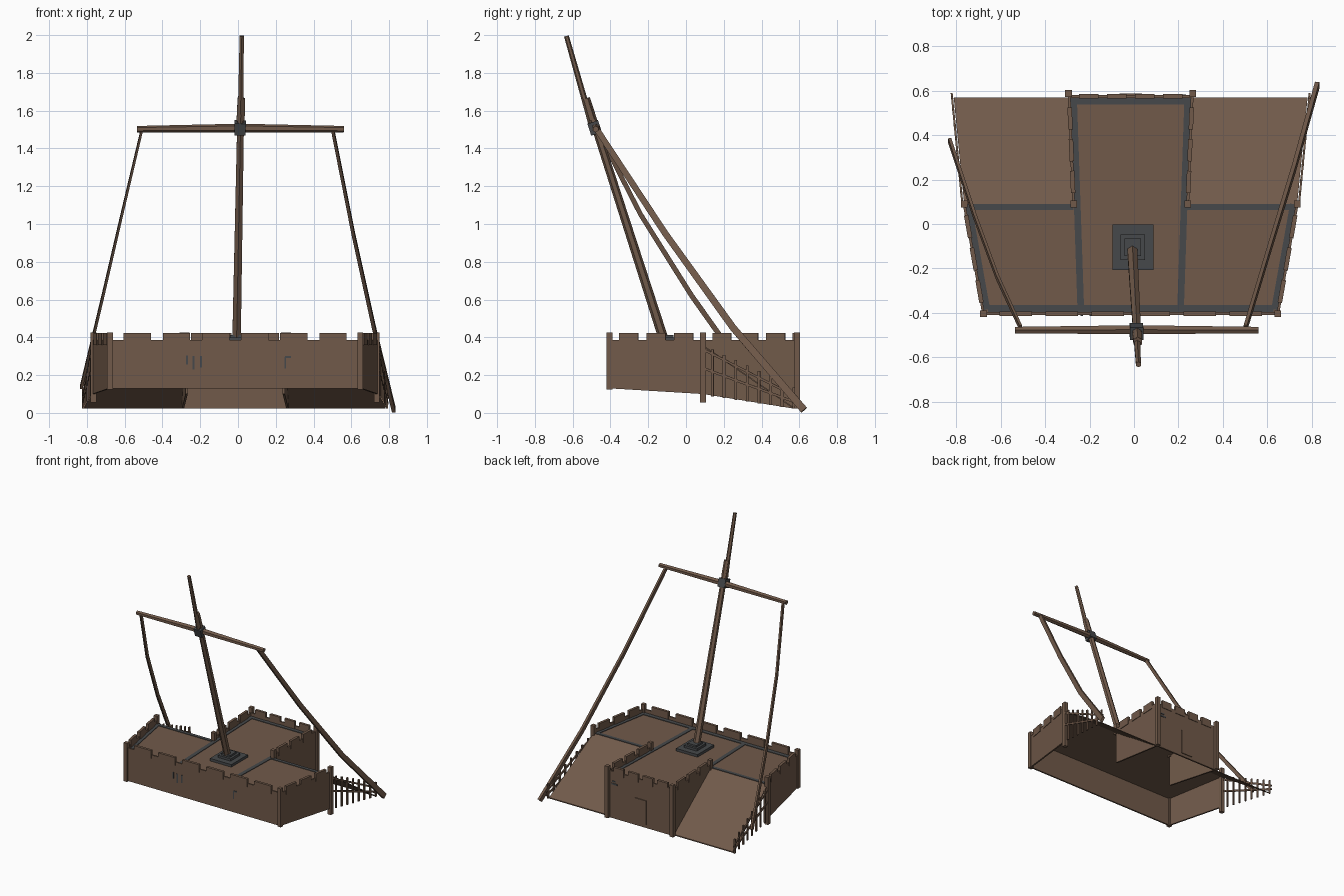
import bpy, bmesh, math
from mathutils import Vector

if "Cube" in bpy.data.objects:
    bpy.data.objects.remove(bpy.data.objects["Cube"])


def material(name, rgb):
    m = bpy.data.materials.new(name)
    m.diffuse_color = (*rgb, 1)
    m.use_nodes = True
    m.node_tree.nodes["Principled BSDF"].inputs["Base Color"].default_value = m.diffuse_color
    return m


WOOD = material("brown wood", (0.165, 0.102, 0.068))
IRON = material("dark iron", (0.062, 0.066, 0.070))
CX = -0.015            # the deck sits slightly left of centre
DECK = 0.36            # deck height
WALL, MERLON = 0.387, 0.422


def finish(name, bm, mat):
    bmesh.ops.recalc_face_normals(bm, faces=bm.faces)
    me = bpy.data.meshes.new(name)
    bm.to_mesh(me)
    bm.free()
    me.materials.append(mat)
    ob = bpy.data.objects.new(name, me)
    bpy.context.collection.objects.link(ob)
    return ob


def hexa(bm, low, high):
    """Closed solid between two matching loops of points."""
    a = [bm.verts.new(p) for p in low]
    b = [bm.verts.new(p) for p in high]
    n = len(a)
    bm.faces.new(a[::-1])
    bm.faces.new(b)
    for i in range(n):
        bm.faces.new((a[i], a[(i + 1) % n], b[(i + 1) % n], b[i]))


def box(bm, c, s):
    x, y = s[0] / 2, s[1] / 2
    ring = [(-x, -y), (x, -y), (x, y), (-x, y)]
    hexa(bm, [(c[0] + u, c[1] + v, c[2] - s[2] / 2) for u, v in ring],
         [(c[0] + u, c[1] + v, c[2] + s[2] / 2) for u, v in ring])


def panel(bm, p, q, b0, b1, t0, t1, thick=0.012):
    """Upright panel from p to q, bottom b0..b1, top t0..t1."""
    p, q = Vector(p), Vector(q)
    d = (q - p).normalized() * thick / 2
    n = Vector((-d.y, d.x))
    ring = [(p - n, b0, t0), (q - n, b1, t1), (q + n, b1, t1), (p + n, b0, t0)]
    hexa(bm, [(v.x, v.y, b) for v, b, t in ring], [(v.x, v.y, t) for v, b, t in ring])


def slab(name, outline, thick, mat):
    bm = bmesh.new()
    hexa(bm, [(x, y, z - thick) for x, y, z in outline], outline)
    return finish(name, bm, mat)


def wall(name, p, q, b0, b1, merlons):
    """Wall with evenly spaced merlons on top."""
    bm = bmesh.new()
    panel(bm, p, q, b0, b1, WALL, WALL)
    p, q = Vector(p), Vector(q)
    step = 1 / (merlons + 0.4)
    for i in range(merlons):
        a = (i + 0.35) * step
        panel(bm, p.lerp(q, a), p.lerp(q, a + step * 0.7), DECK, DECK, MERLON, MERLON, 0.02)
    return finish(name, bm, WOOD)


def beam(name, pts, radii, sides=6, mat=WOOD, squash=None):
    """Straight or bent spar swept through pts; squash gives a flat rope section."""
    bm = bmesh.new()
    pts = [Vector(p) for p in pts]
    rings = []
    for i, p in enumerate(pts):
        d = (pts[min(i + 1, len(pts) - 1)] - pts[max(i - 1, 0)]).normalized()
        u = Vector((1, 0, 0)) if abs(d.x) < 0.8 else Vector((0, 1, 0))
        u = (u - d * u.dot(d)).normalized()
        w = d.cross(u)
        k = squash or 1
        rings.append([bm.verts.new(p + radii[i] * (u * k * math.cos(t) + w * math.sin(t)))
                      for t in [math.tau * (j + 0.5) / sides for j in range(sides)]])
    for a, b in zip(rings, rings[1:]):
        for j in range(sides):
            bm.faces.new((a[j], a[(j + 1) % sides], b[(j + 1) % sides], b[j]))
    bm.faces.new(rings[0])
    bm.faces.new(rings[-1])
    return finish(name, bm, mat)


# Plan half-widths: front corner, ramp head, ramp foot; keep at head and back
F, H, R, KH, KB = 0.663, 0.75, 0.797, 0.257, 0.277
YF, YH, YB = -0.405, 0.09, 0.575

# Decks, open underneath
slab("main_deck", [(CX - F, YF, DECK), (CX + F, YF, DECK), (CX + H, YH, DECK), (CX - H, YH, DECK)], 0.008, WOOD)
slab("keep_deck", [(CX - KH, YH, DECK), (CX + KH, YH, DECK), (CX + KB, YB, DECK), (CX - KB, YB, DECK)], 0.008, WOOD)

# Outer walls and keep walls
wall("front_wall", (CX - F, YF), (CX + F, YF), 0.13, 0.13, 6)
wall("keep_back_wall", (CX - KB, YB), (CX + KB, YB), 0.022, 0.022, 4)
posts = bmesh.new()
pickets = bmesh.new()
rails = bmesh.new()
for s, side in ((-1, "left"), (1, "right")):
    X = lambda w: CX + s * w
    wall(side + "_wall", (X(F), YF), (X(H), YH), 0.13, 0.10, 3)
    wall(side + "_keep_wall", (X(KH), YH), (X(KB), YB), 0.10, 0.022, 3)
    slab(side + "_ramp", [(X(KH), YH, DECK), (X(H), YH, DECK), (X(R), YB - 0.005, 0.03),
                          (X(KB), YB - 0.005, 0.03)], 0.008, WOOD)
    # Corner posts
    for x, y, lo in ((F, YF, 0.125), (H, YH, 0.055), (KH, YH, DECK - 0.02), (KB + 0.003, YB + 0.013, 0.022)):
        box(posts, (X(x), y, (lo + 0.425) / 2), (0.03, 0.03, 0.425 - lo))
    # Ramp fence
    fence = lambda y: Vector((X(H + 0.008 + (R - H) * (y - YH) / (YB - YH)), y))
    for i in range(8):
        y = 0.14 + i * 0.0615
        lo = 0.095 - 0.15 * (y - YH)
        panel(pickets, fence(y - 0.007), fence(y + 0.007), lo, lo, 0.36 - 0.47 * (y - YH), 0.36 - 0.47 * (y - YH), 0.01)
    for z0, z1 in ((0.33, 0.075), (0.23, 0.045)):
        panel(rails, fence(YH), fence(0.59), z0, z1, z0 + 0.014, z1 + 0.014, 0.009)
finish("corner_posts", posts, WOOD)
finish("fence_pickets", pickets, WOOD)
finish("fence_rails", rails, WOOD)

# Iron edging strips on the decks
strips = bmesh.new()


def strip(a, b, w):
    panel(strips, a, b, DECK, DECK, DECK + 0.004, DECK + 0.004, w)


strip((CX - F + 0.02, YF + 0.025), (CX + F - 0.02, YF + 0.025), 0.032)
strip((CX - KB, YB - 0.022), (CX + KB, YB - 0.022), 0.03)
for s in (-1, 1):
    strip((CX + s * (F - 0.016), YF + 0.02), (CX + s * (H - 0.018), YH), 0.028)
    strip((CX + s * KH, YH - 0.014), (CX + s * H, YH - 0.014), 0.026)
    strip((CX + s * (KH - 0.032), YF + 0.03), (CX + s * (KB - 0.02), YB - 0.01), 0.03)
finish("iron_edging", strips, IRON)

# Iron marks on walls
marks = bmesh.new()
for x, z, h in ((-0.27, 0.28, 0.05), (-0.235, 0.265, 0.07), (-0.195, 0.27, 0.06), (0.25, 0.265, 0.06)):
    box(marks, (x, YF - 0.007, z), (0.01, 0.004, h))
box(marks, (0.265, YF - 0.007, 0.295), (0.03, 0.004, 0.01))
box(marks, (0.21, YB + 0.007, 0.29), (0.05, 0.004, 0.012))
box(marks, (0.215, YB + 0.007, 0.31), (0.03, 0.004, 0.01))
finish("wall_irons", marks, IRON)

# Keep door
door = bmesh.new()
box(door, (CX, YB + 0.008, 0.14), (0.10, 0.008, 0.19))
finish("keep_door", door, WOOD)

# Stepped mast foot
foot = bmesh.new()
for w, d, z0, z1 in ((0.185, 0.205, 0.358, 0.38), (0.11, 0.115, 0.38, 0.398), (0.075, 0.08, 0.398, 0.412)):
    box(foot, (-0.005, -0.105, (z0 + z1) / 2), (w, d, z1 - z0))
finish("mast_foot", foot, IRON)

# Mast leaning to the front, topmast, yard and its iron joint
beam("mast", [(-0.008, -0.112, 0.37), (0.016, -0.528, 1.665)], [0.026, 0.020])
beam("topmast", [(0.012, -0.492, 1.50), (0.02, -0.633, 1.995)], [0.017, 0.013])
beam("mast_collar", [(0.014, -0.497, 1.55), (0.017, -0.532, 1.665)], [0.025, 0.022])
beam("yard", [(-0.535, -0.478, 1.502), (0.01, -0.476, 1.508), (0.56, -0.478, 1.502)], [0.017, 0.023, 0.017])
joint = beam("yard_joint", [(0.01, -0.474, 1.478), (0.012, -0.494, 1.54)], [0.042, 0.042], 4, IRON)

# Stays hanging from the yard ends
beam("right_stay", [(0.502, -0.468, 1.495), (0.61, -0.11, 0.95), (0.72, 0.25, 0.45), (0.825, 0.625, 0.015)],
     [0.022, 0.024, 0.026, 0.028], 4, WOOD, 0.5)
beam("left_stay", [(-0.51, -0.468, 1.495), (-0.615, -0.24, 1.05), (-0.715, 0.03, 0.62), (-0.83, 0.375, 0.135)],
     [0.017, 0.018, 0.019, 0.02], 4, WOOD, 0.5)
